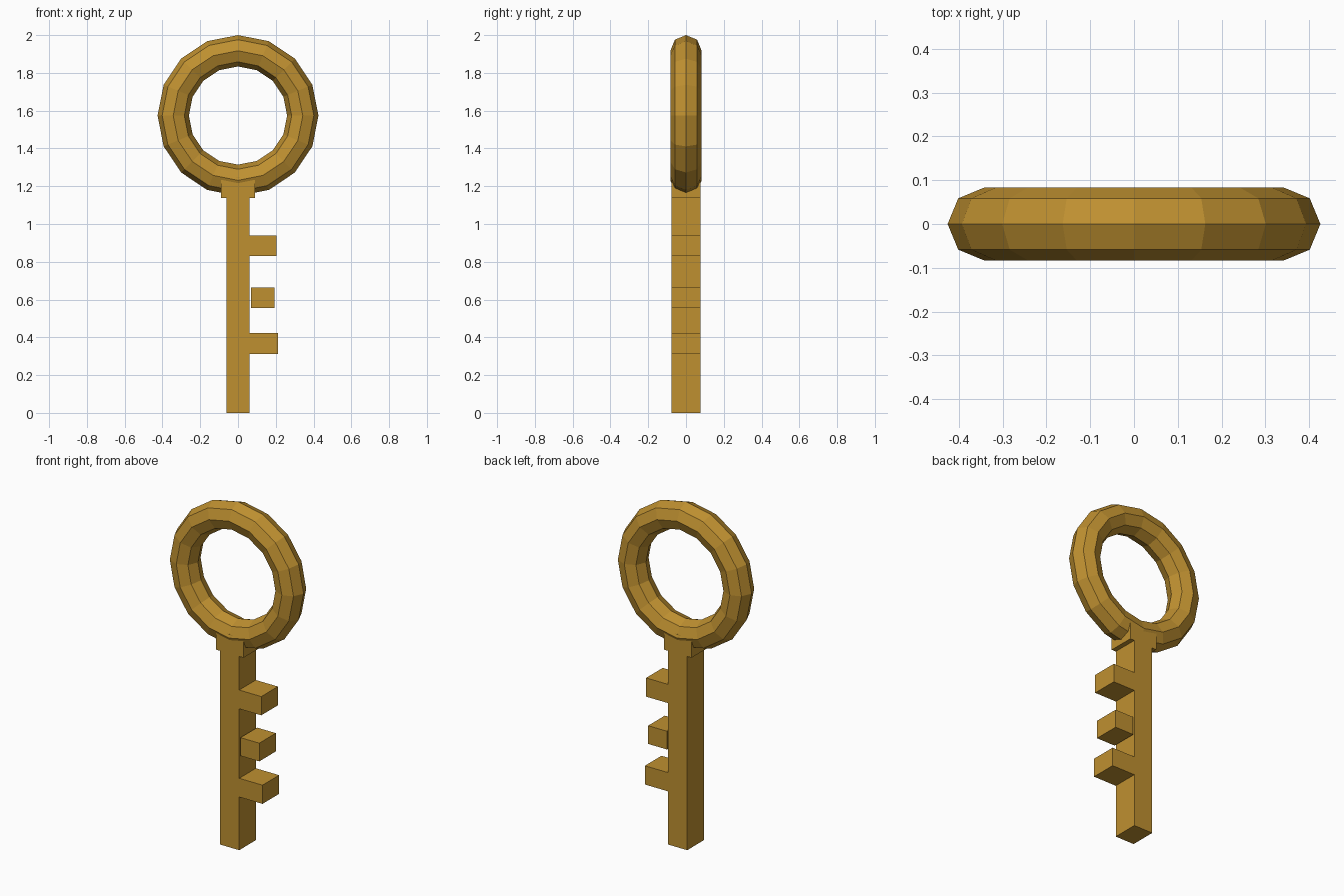
import bpy
import math

if "Cube" in bpy.data.objects:
    bpy.data.objects.remove(bpy.data.objects["Cube"])

brass = bpy.data.materials.new("brass")
brass.diffuse_color = (0.52, 0.28, 0.03, 1)
brass.use_nodes = True
brass.node_tree.nodes["Principled BSDF"].inputs["Base Color"].default_value = brass.diffuse_color

HALF_DEPTH = 0.077   # shared thickness of shaft, collar and teeth
HALF_SHAFT = 0.062


def box(name, x0, x1, z0, z1):
    """Flat bar spanning the given front-view rectangle."""
    bpy.ops.mesh.primitive_cube_add(size=1, location=((x0 + x1) / 2, 0, (z0 + z1) / 2))
    ob = bpy.context.object
    ob.name = name
    ob.scale = (x1 - x0, 2 * HALF_DEPTH, z1 - z0)
    bpy.ops.object.transform_apply(location=False, rotation=False, scale=True)
    ob.data.materials.append(brass)
    return ob


# Ring handle: low-poly torus standing upright
bpy.ops.mesh.primitive_torus_add(
    major_segments=16, minor_segments=8, major_radius=0.343, minor_radius=0.083,
    location=(0, 0, 1.574), rotation=(math.pi / 2, 0, 0))
ring = bpy.context.object
ring.name = "ring_handle"
ring.data.materials.append(brass)

# Shaft and the wider collar beneath the ring
box("shaft", -HALF_SHAFT, HALF_SHAFT, 0, 1.137)
box("collar", -0.09, 0.09, 1.137, 1.25)

# Teeth: the middle one sits just clear of the shaft
teeth = {
    "upper_tooth": (HALF_SHAFT, 0.205, 0.83, 0.94),
    "middle_tooth": (0.07, 0.192, 0.556, 0.663),
    "lower_tooth": (HALF_SHAFT, 0.213, 0.312, 0.422),
}
for name, extents in teeth.items():
    box(name, *extents)
